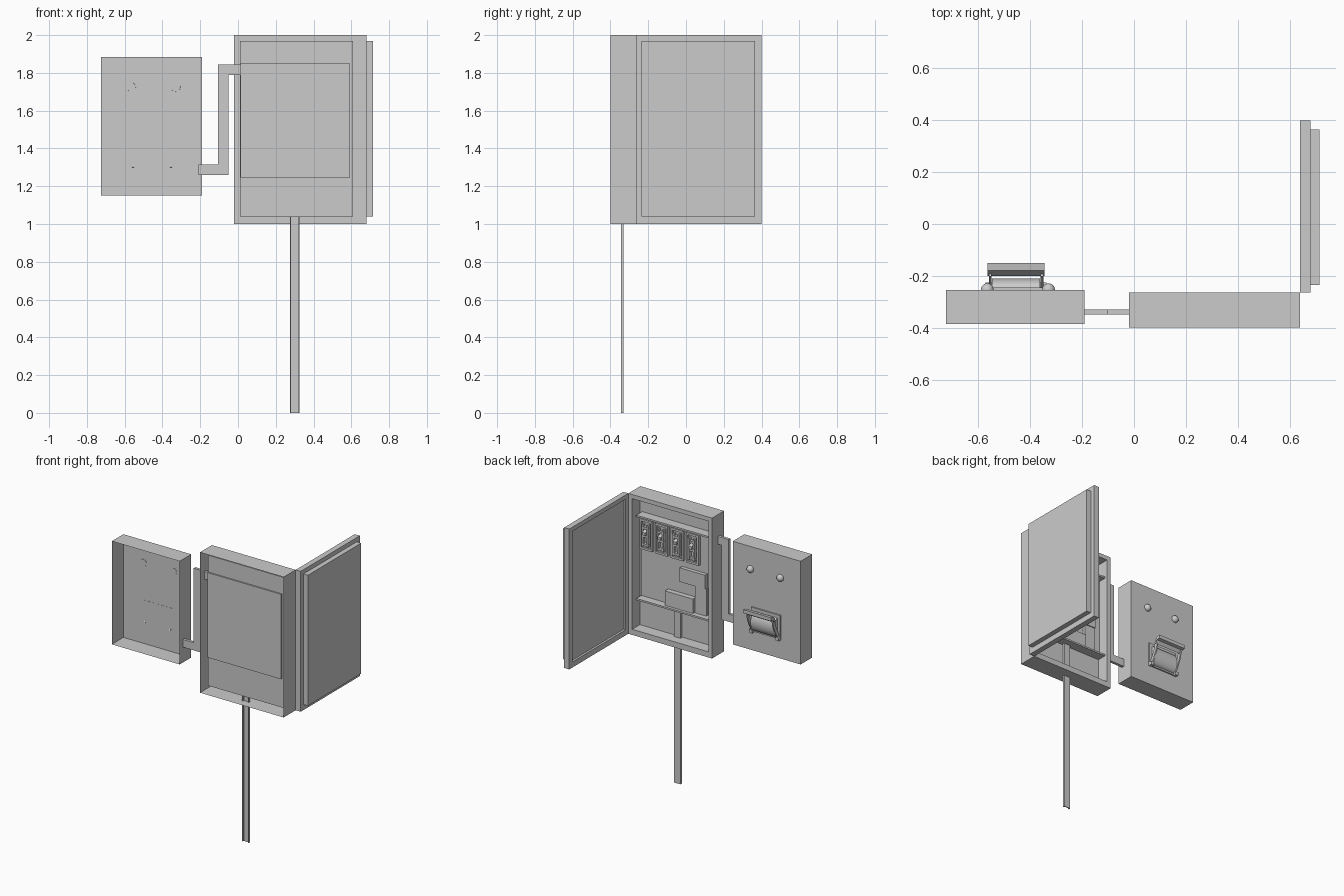
import bpy, bmesh, math
from mathutils import Vector

if "Cube" in bpy.data.objects:
    bpy.data.objects.remove(bpy.data.objects["Cube"])


def finish(name, bm, smooth=False):
    bmesh.ops.recalc_face_normals(bm, faces=bm.faces)
    me = bpy.data.meshes.new(name)
    bm.to_mesh(me)
    bm.free()
    ob = bpy.data.objects.new(name, me)
    bpy.context.collection.objects.link(ob)
    if smooth:
        bpy.context.view_layer.objects.active = ob
        ob.select_set(True)
        bpy.ops.object.shade_smooth_by_angle(angle=math.radians(35))
        ob.select_set(False)
    return ob


def ring_loft(name, rings, axis='y', cap_start=False):
    """Sheet-metal shell from nested rectangles (a0, a1, z0, z1, depth)."""
    bm = bmesh.new()
    loops = []
    for a0, a1, z0, z1, d in rings:
        pts = [(a0, z0), (a1, z0), (a1, z1), (a0, z1)]
        loops.append([bm.verts.new((a, d, z) if axis == 'y' else (d, a, z)) for a, z in pts])
    for p, q in zip(loops, loops[1:]):
        for i in range(4):
            j = (i + 1) % 4
            bm.faces.new((p[i], p[j], q[j], q[i]))
    bm.faces.new(loops[-1])
    if cap_start:
        bm.faces.new(loops[0])
    return finish(name, bm)


def box(name, x0, x1, y0, y1, z0, z1):
    return ring_loft(name, [(x0, x1, z0, z1, y0), (x0, x1, z0, z1, y1)], cap_start=True)


def prism(name, pts, start, end, place, smooth=False):
    """Extrude a flat profile; place(u, v, w) maps it into space."""
    bm = bmesh.new()
    face = bm.faces.new([bm.verts.new(place(u, v, start)) for u, v in pts])
    ext = bmesh.ops.extrude_face_region(bm, geom=[face])
    move = Vector(place(0, 0, end)) - Vector(place(0, 0, start))
    bmesh.ops.translate(bm, vec=move, verts=[g for g in ext['geom'] if isinstance(g, bmesh.types.BMVert)])
    return finish(name, bm, smooth)


along_x = lambda u, v, w: (w, u, v)   # profile is (y, z)
along_y = lambda u, v, w: (u, w, v)   # profile is (x, z)
along_z = lambda u, v, w: (u, v, w)   # profile is (x, y)

# Main cabinet: open at the front, equipment recess on the other side
ring_loft("cabinet_shell", [
    (-0.02, 0.64, 1.0, 2.0, -0.40), (-0.02, 0.64, 1.0, 2.0, -0.265),
    (0.01, 0.61, 1.04, 1.97, -0.265), (0.01, 0.61, 1.04, 1.97, -0.352)])

# Mounting tray with a flange above and below
prism("mounting_tray", [(-0.362, 1.245), (-0.285, 1.245), (-0.285, 1.257), (-0.342, 1.257),
                        (-0.342, 1.838), (-0.285, 1.838), (-0.285, 1.85), (-0.362, 1.85)],
      0.012, 0.592, along_x)

# Door, swung open: frame with shallow inner recess and raised outer panel
ring_loft("door", [
    (-0.235, 0.365, 1.04, 1.97, 0.655), (-0.235, 0.365, 1.04, 1.97, 0.64),
    (-0.265, 0.40, 1.0, 2.0, 0.64), (-0.265, 0.40, 1.0, 2.0, 0.68),
    (-0.235, 0.365, 1.04, 1.97, 0.68), (-0.235, 0.365, 1.04, 1.97, 0.715)],
    axis='x', cap_start=True)

# Four switch units with clips and levers
for i in range(4):
    cx = 0.54 - i * 0.122
    n = f"switch_{i + 1}_"
    ring_loft(n + "housing", [
        (cx - .048, cx + .048, 1.60, 1.815, -0.342), (cx - .048, cx + .048, 1.60, 1.815, -0.318),
        (cx - .036, cx + .036, 1.615, 1.80, -0.318), (cx - .036, cx + .036, 1.615, 1.80, -0.332)])
    for s in (-1, 1):
        box(n + "rail", cx + s * .02 - .006, cx + s * .02 + .006, -0.333, -0.305, 1.63, 1.785)
    for z in (1.64, 1.70, 1.76):
        box(n + "crossbar", cx - .028, cx + .028, -0.333, -0.31, z - .007, z + .007)
    prism(n + "lever", [(-0.33, 1.725), (-0.295, 1.715), (-0.295, 1.735), (-0.33, 1.75)],
          cx - .012, cx + .012, along_x)

# Terminal boxes in the lower corner of the tray
box("terminal_upper", 0.07, 0.27, -0.342, -0.315, 1.45, 1.55)
box("terminal_side", 0.065, 0.155, -0.342, -0.322, 1.257, 1.45)
box("terminal_lower", 0.16, 0.38, -0.342, -0.305, 1.257, 1.36)

# Post: U channel running up into the cabinet
prism("post", [(0.275, -0.345), (0.28, -0.345), (0.28, -0.335), (0.32, -0.335),
               (0.32, -0.345), (0.325, -0.345), (0.325, -0.33), (0.275, -0.33)],
      0.0, 1.245, along_z)

# Cranked arm joining both boxes
prism("side_arm", [(-0.21, 1.26), (-0.05, 1.26), (-0.05, 1.79), (0.01, 1.79),
                   (0.01, 1.845), (-0.105, 1.845), (-0.105, 1.315), (-0.21, 1.315)],
      -0.35, -0.33, along_y)

# Side box, open at the front
ring_loft("side_box", [(-0.725, -0.19, 1.15, 1.885, -0.385), (-0.725, -0.19, 1.15, 1.885, -0.255)])

# Round buttons
for side in (-1, 1):
    bm = bmesh.new()
    bmesh.ops.create_uvsphere(bm, u_segments=20, v_segments=12, radius=0.025)
    bmesh.ops.bisect_plane(bm, geom=bm.verts[:] + bm.edges[:] + bm.faces[:], plane_co=(0, -0.003, 0),
                           plane_no=(0, -1, 0), clear_outer=True)
    bmesh.ops.holes_fill(bm, edges=[e for e in bm.edges if e.is_boundary])
    bmesh.ops.translate(bm, vec=(-0.448 + side * 0.118, -0.254, 1.725), verts=bm.verts)
    finish("button", bm, True)

# Outlet: base, rounded body, side brackets and raised lid
CX = -0.455
box("outlet_base", CX - .115, CX + .115, -0.256, -0.245, 1.29, 1.46)
N = 12
arc = [(-0.25 + 0.04 * math.sin(math.pi * i / N), 1.37 - 0.07 * math.cos(math.pi * i / N)) for i in range(N + 1)]
prism("outlet_body", arc, CX - .093, CX + .093, along_x, True)
outer, inner = [], []
for i in range(9):
    t = i / 8
    z = 1.295 + 0.155 * t
    y = -0.25 + 0.06 * math.sin(math.pi * 0.5 * t)
    outer.append((y + 0.012, z))
    inner.append((y - 0.012, z + 0.006))
for s in (-1, 1):
    prism("outlet_bracket", outer + inner[::-1], CX + s * .1 - .005, CX + s * .1 + .005, along_x, True)
    box("outlet_hinge", CX + s * .105 - .012, CX + s * .105 + .012, -0.25, -0.225, 1.285, 1.31)
prism("outlet_lid", [(-0.20, 1.44), (-0.18, 1.475), (-0.15, 1.48), (-0.15, 1.455),
                     (-0.175, 1.452), (-0.19, 1.43)], CX - .11, CX + .11, along_x)
